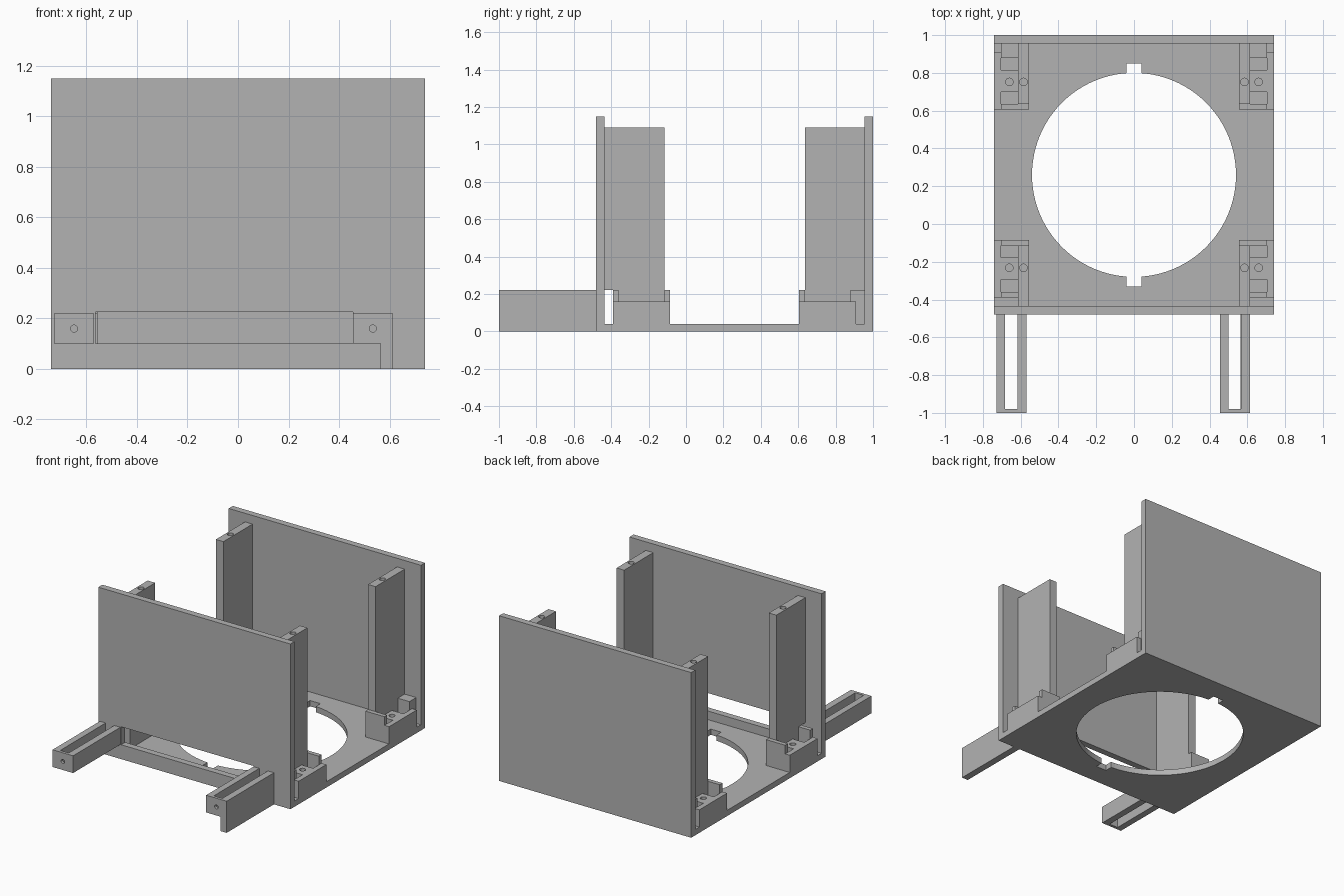
import bpy, bmesh, math
from mathutils import Matrix, Vector

cube = bpy.data.objects.get("Cube")
if cube:
    bpy.data.objects.remove(cube, do_unlink=True)

grey = bpy.data.materials.new("plain grey")
grey.use_nodes = True
colour = (0.45, 0.45, 0.45, 1)
grey.diffuse_color = colour
grey.node_tree.nodes["Principled BSDF"].inputs["Base Color"].default_value = colour


def finish(name, bm):
    bmesh.ops.recalc_face_normals(bm, faces=bm.faces)
    mesh = bpy.data.meshes.new(name)
    bm.to_mesh(mesh)
    bm.free()
    mesh.materials.append(grey)
    obj = bpy.data.objects.new(name, mesh)
    bpy.context.collection.objects.link(obj)
    return obj


def box(name, x, y, z):
    """Box from (low, high) pairs, in either order."""
    lo, hi = (Vector(f(p) for p in (x, y, z)) for f in (min, max))
    bm = bmesh.new()
    bmesh.ops.create_cube(bm, size=1, matrix=Matrix.Translation((lo + hi) / 2)
                          @ Matrix.Diagonal((hi - lo).to_4d()))
    return finish(name, bm)


def rod(name, centre, radius, depth, axis="Z", sides=24):
    bm = bmesh.new()
    turn = Matrix.Rotation(math.pi / 2, 4, "X") if axis == "Y" else Matrix()
    bmesh.ops.create_cone(bm, cap_ends=True, segments=sides, radius1=radius,
                          radius2=radius, depth=depth,
                          matrix=Matrix.Translation(centre) @ turn)
    return finish(name, bm)


def combine(obj, others, operation):
    """Apply booleans one by one and discard the helper shapes."""
    for other in others:
        other.hide_render = True
        mod = obj.modifiers.new("shape", "BOOLEAN")
        mod.operation, mod.solver, mod.object = operation, "EXACT", other
        bpy.context.view_layer.objects.active = obj
        bpy.ops.object.modifier_apply(modifier=mod.name)
        bpy.data.objects.remove(other, do_unlink=True)


W = 0.74             # half width
FRONT, BACK = -0.435, 0.955   # inner faces of the two walls

# Base plate with a round opening and two key notches
base = box("base_plate", (-W, W), (FRONT, BACK), (0, 0.04))
combine(base, [rod("hole", (0, 0.26, 0), 0.54, 0.4, sides=96),
               box("notch", (-0.04, 0.04), (-0.33, 0.85), (-0.1, 0.1))], "DIFFERENCE")

# Walls, the front one with a wide low window
box("back_wall", (-W, W), (BACK, 1), (0, 1.15))
front = box("front_wall", (-W, W), (-0.48, FRONT), (0, 1.15))
combine(front, [box("window", (-0.565, 0.455), (-0.6, -0.3), (0.1, 0.225))], "DIFFERENCE")

# Corner brackets and posts; u is the distance inward from the wall
for end, wall, inward in (("front", FRONT, 1), ("back", BACK, -1)):
    for side, s in (("left", 1), ("right", -1)):
        def block(name, x, u, z):
            return box(name, [s * v for v in x], [wall + inward * v for v in u], z)

        tag = f"{end}_{side}"
        bolt_y = wall + inward * 0.203
        bracket = block(f"{tag}_bracket", (0.557, W), (0.045, 0.35), (0.04, 0.16))
        combine(bracket, [block("pocket", (0.615, 0.704), u, (0.08, 0.3))
                          for u in ((0.075, 0.14), (0.257, 0.32))]
                + [rod("bolt", (s * 0.66, bolt_y, 0.16), 0.02, 0.16)], "DIFFERENCE")
        block(f"{tag}_end_lip", (0.557, 0.704), (0.32, 0.35), (0.16, 0.22))
        block(f"{tag}_wall_lip", (0.557, 0.704), (0.045, 0.075), (0.16, 0.22))
        if end == "back":
            block(f"{tag}_filler", (0.557, 0.704), (0, 0.045), (0.04, 0.22))

        post = block(f"{tag}_post", (0.557, 0.615), (0, 0.32), (0.22, 1.09))
        combine(post, [rod("screw", (s * 0.585, bolt_y, 1.09), 0.02, 0.2)], "DIFFERENCE")
        block(f"{tag}_post_foot", (0.557, 0.615), (0.075, 0.32), (0.16, 0.22))

# Two open channel arms reaching forward
for side, x0 in (("right", -0.728), ("left", 0.455)):
    arm = box(f"{side}_arm", (x0, x0 + 0.158), (-1, -0.48), (0.1, 0.22))
    combine(arm, [box("channel", (x0 + 0.045, x0 + 0.111), (-0.98, -0.4), (0, 0.3)),
                  rod("screw", (x0 + 0.079, -1, 0.16), 0.014, 0.1, "Y")], "DIFFERENCE")
box("left_arm_skirt", (0.565, 0.613), (-1, -0.48), (0, 0.1))
